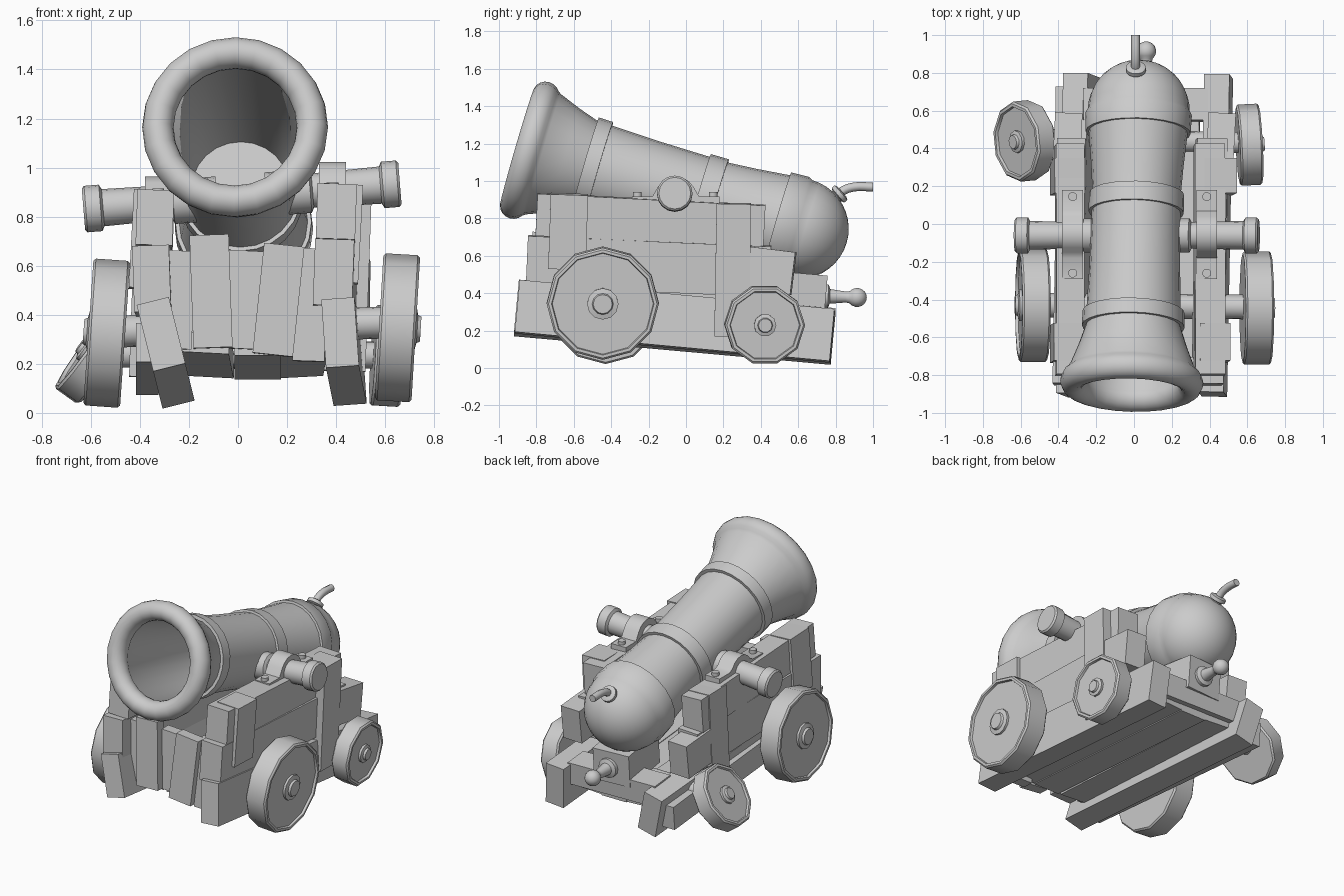
import bpy, bmesh, math
from math import sin, cos, pi, radians
from mathutils import Vector, Euler

cube = bpy.data.objects.get("Cube")
if cube:
    bpy.data.objects.remove(cube, do_unlink=True)

grey = bpy.data.materials.new("plain grey")
grey.use_nodes = True
tone = (0.6, 0.6, 0.6, 1)
grey.diffuse_color = tone
grey.node_tree.nodes["Principled BSDF"].inputs["Base Color"].default_value = tone
parts = []


def finish(name, bm):
    bmesh.ops.recalc_face_normals(bm, faces=bm.faces)
    mesh = bpy.data.meshes.new(name)
    bm.to_mesh(mesh)
    bm.free()
    mesh.materials.append(grey)
    ob = bpy.data.objects.new(name, mesh)
    bpy.context.collection.objects.link(ob)
    parts.append(ob)
    return ob


def box(name, loc, size, rot=(0, 0, 0)):
    bm = bmesh.new()
    bmesh.ops.create_cube(bm, size=1)
    bmesh.ops.scale(bm, vec=size, verts=bm.verts)
    ob = finish(name, bm)
    ob.location = loc
    ob.rotation_euler = Euler([radians(a) for a in rot])
    return ob


def lathe(name, loc, direction, profile, sides=24):
    """Spin (distance along axis, radius) pairs around a direction."""
    bm = bmesh.new()
    verts = [bm.verts.new((r, 0, s)) for s, r in profile]
    edges = [bm.edges.new(pair) for pair in zip(verts, verts[1:])]
    bmesh.ops.spin(bm, geom=verts + edges, axis=(0, 0, 1), cent=(0, 0, 0),
                   angle=2 * pi, steps=sides, use_merge=True)
    bmesh.ops.remove_doubles(bm, verts=bm.verts, dist=0.0005)
    ob = finish(name, bm)
    ob.location = loc
    ob.rotation_euler = Vector(direction).to_track_quat('Z', 'Y').to_euler()
    return ob


def rod(name, a, b, r, sides=16):
    d = Vector(b) - Vector(a)
    return lathe(name, a, d, [(0, 0), (0, r), (d.length, r), (d.length, 0)], sides)


# Barrel: bore, rolled muzzle lip, flare, bands and round breech
breech = Vector((0.025, 0.6, 0.745))
muzzle = Vector((-0.012, -0.842, 1.166))
lip = [(1.497 + 0.07 * sin(radians(t)), 0.315 - 0.064 * cos(radians(t)))
       for t in range(-40, 241, 20)]
dome = [(-0.27 * sin(radians(t)), 0.27 * cos(radians(t))) for t in range(0, 91, 9)]
dome[-1] = (-0.27, 0)
body = [(1.42, 0.335), (1.3, 0.288), (1.19, 0.252), (1.19, 0.272), (1.11, 0.27),
        (1.11, 0.25), (0.85, 0.24), (0.56, 0.236), (0.56, 0.252), (0.46, 0.252),
        (0.46, 0.234), (0.3, 0.245), (0.12, 0.262), (0.12, 0.278), (0.02, 0.282)]
lathe("barrel", breech, muzzle - breech, [(0.6, 0), (0.6, 0.2)] + lip + body + dome)

# Trunnions with capped ends
left_end, right_end = Vector((0.66, -0.06, 0.935)), Vector((-0.63, -0.06, 0.83))
middle = (left_end + right_end) / 2
for side, end in (("left", left_end), ("right", right_end)):
    n = (end - middle).length
    lathe(side + "_trunnion", middle, end - middle,
          [(0.1, 0), (0.1, 0.09), (0.28, 0.09), (0.29, 0.07), (n - 0.08, 0.076),
           (n - 0.07, 0.095), (n - 0.01, 0.095), (n, 0.085), (n, 0)], 16)

# Fuse and its collar
fuse_dir = Vector((0, 0.76, 0.65))
lathe("fuse_collar", (0.01, 0.785, 0.9), fuse_dir,
      [(0, 0), (0, 0.04), (0.03, 0.038), (0.036, 0.053), (0.058, 0.053), (0.065, 0.035),
       (0.065, 0)], 14)
curve = bpy.data.curves.new("fuse", 'CURVE')
curve.dimensions = '3D'
curve.bevel_depth = 0.024
curve.bevel_resolution = 2
curve.resolution_u = 4
curve.use_fill_caps = True
path = [(0.79, 0.9), (0.835, 0.945), (0.9, 0.968), (1.0, 0.967)]
spline = curve.splines.new('BEZIER')
spline.bezier_points.add(len(path) - 1)
for point, (y, z) in zip(spline.bezier_points, path):
    point.co = (0.008, y, z)
    point.handle_left_type = point.handle_right_type = 'AUTO'
curve.materials.append(grey)
bpy.context.collection.objects.link(bpy.data.objects.new("fuse", curve))

# Rear block with pull knob
box("rear_block", (0.06, 0.56, 0.4), (0.26, 0.36, 0.22), (-5, 0, 4))
ball = [(0.2 - 0.052 * cos(radians(t)), 0.052 * sin(radians(t))) for t in range(40, 181, 20)]
ball[-1] = (0.252, 0)
lathe("rear_knob", (0.065, 0.715, 0.385), (0, 1, -0.04),
      [(0, 0), (0, 0.065), (0.045, 0.065), (0.055, 0.04), (0.14, 0.03)] + ball, 14)

# Side cheeks: stacked beams, upright planks, step and trunnion strap
for side, x, sx, dz, w, upright_x, step_x in (("left", 0.4, 1, 0, 0.16, 0.447, 0.46),
                                              ("right", -0.34, -1, -0.025, 0.15, -0.352, -0.352)):
    box(side + "_middle_beam", (x, -0.2, 0.545 + dz), (w, 1.3, 0.27), (-2.5, 2 * sx, -1))
    box(side + "_top_beam", (x, -0.19, 0.79 + dz), (w, 1.22, 0.225), (-3, 2, 0))
    box(side + "_front_upright", (x + 0.02 * sx, -0.63, 0.73 + dz), (w, 0.2, 0.4), (-2, 3, 0))
    box(side + "_rear_upright", (upright_x, 0.25, 0.525 + dz), (w + 0.01, 0.185, 0.71), (-1, 2, 0))
    box(side + "_step", (step_x, 0.45, 0.52 + dz), (0.145, 0.25, 0.23), (-7, 0, -3))

    # Strap outline: two flanges on the beam joined by an arch over the trunnion
    cz = middle.z + (x - middle.x) * 0.081
    flange = 0.917 + dz - cz
    outline = [(-0.235, flange - 0.04), (0.235, flange - 0.04), (0.235, flange), (0.125, flange)]
    outline += [(0.11 * cos(radians(t)), 0.11 * sin(radians(t))) for t in range(30, 151, 20)]
    outline += [(-0.125, flange), (-0.235, flange)]
    bm = bmesh.new()
    face = bm.faces.new([bm.verts.new((-0.055, y, z)) for y, z in outline])
    new = bmesh.ops.extrude_face_region(bm, geom=[face])["geom"]
    bmesh.ops.translate(bm, vec=(0.11, 0, 0),
                        verts=[v for v in new if isinstance(v, bmesh.types.BMVert)])
    strap = finish(side + "_trunnion_strap", bm)
    strap_x = x - 0.015 * sx
    strap.location = (strap_x, -0.055, cz)
    for y in (-0.26, 0.145):
        rod(side + "_strap_bolt", (strap_x, y, 0.9 + dz), (strap_x, y, 0.94 + dz), 0.024, 10)

# Bottom beams, sloping down to the rear
box("left_bottom_beam", (0.432, -0.06, 0.25), (0.135, 1.69, 0.28), (-5.3, -4, -0.7))
box("right_bottom_beam", (-0.295, -0.06, 0.245), (0.135, 1.7, 0.28), (-5.3, -14, 0))
box("right_outer_rail", (-0.37, -0.05, 0.22), (0.09, 1.55, 0.16), (-5, 0, 0))

# Floor planks and rear cross beam
for i, x in enumerate((-0.12, 0.08, 0.26)):
    box("floor_plank", (x, -0.04, 0.235 - 0.01 * (i % 2)), (0.19, 1.42, 0.08), (-4, 3 - 3 * i, i - 1))
box("rear_cross_beam", (0.06, 0.63, 0.26), (0.66, 0.17, 0.15), (-5, 1, 0))

# Front boards, uneven
for x, y, z, w, h, tilt in ((-0.24, -0.73, 0.46, 0.12, 0.4, 3), (-0.11, -0.79, 0.495, 0.16, 0.46, -2),
                            (0.03, -0.74, 0.46, 0.16, 0.4, 3), (0.165, -0.79, 0.46, 0.165, 0.45, 6),
                            (0.295, -0.75, 0.44, 0.13, 0.46, 2)):
    box("front_board", (x, y, z), (w, 0.075, h), (-2, tilt, 0))

# Wheels with rim, sunken face and hub
wheels = [("left_front", (0.65, -0.445, 0.347), (1, 0, -0.06), 0.3, 0.15, 12),
          ("right_front", (-0.535, -0.43, 0.325), (-1, 0, 0.07), 0.3, 0.15, 12),
          ("left_rear", (0.61, 0.42, 0.232), (1, 0.05, -0.06), 0.215, 0.12, 10),
          ("right_rear", (-0.58, 0.44, 0.235), (-0.81, -0.08, 0.58), 0.213, 0.115, 10)]
for name, loc, axis, r, t, sides in wheels:
    h = t / 2
    lathe(name + "_wheel", loc, axis,
          [(-h, 0), (-h, r - 0.01), (0.01 - h, r), (h - 0.01, r), (h, r - 0.01), (h, r - 0.026),
           (h - 0.015, r - 0.03), (h - 0.015, r * 0.28), (h, r * 0.28), (h + 0.006, r * 0.19),
           (h + 0.02, r * 0.17), (h + 0.02, 0)], sides)
rod("front_axle", (-0.53, -0.43, 0.33), (0.65, -0.44, 0.37), 0.065)
rod("rear_axle", (-0.56, 0.45, 0.24), (0.61, 0.43, 0.235), 0.055)

# Smooth the turned parts, keep sharp edges
bpy.ops.object.select_all(action='DESELECT')
for ob in parts:
    ob.select_set(True)
bpy.context.view_layer.objects.active = parts[0]
bpy.ops.object.shade_smooth_by_angle(angle=radians(40))
